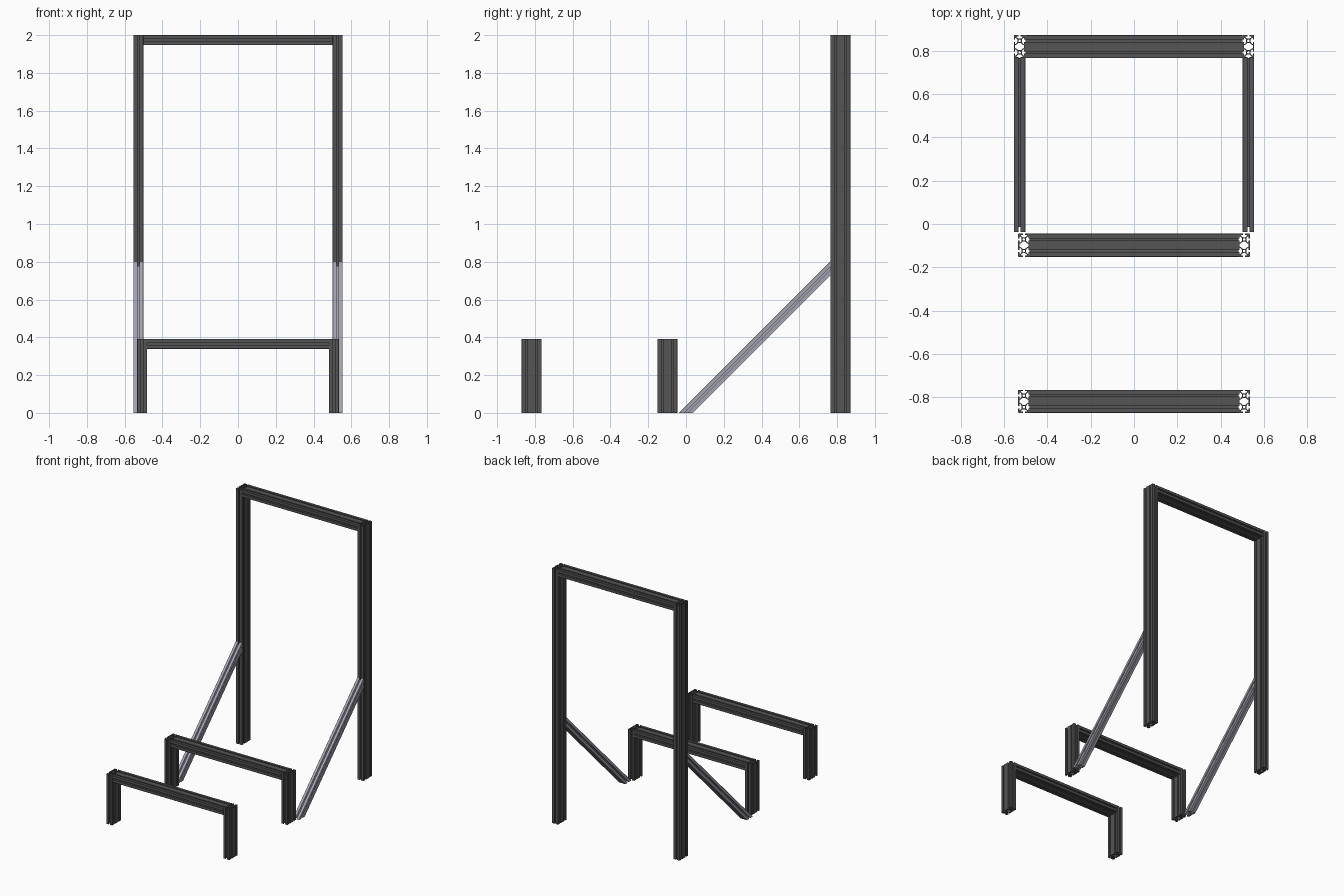
import bpy, bmesh, math
from mathutils import Vector

if "Cube" in bpy.data.objects:
    bpy.data.objects.remove(bpy.data.objects["Cube"])

A = 0.0266           # half width of one profile cell
YB = 0.871 - 2 * A   # centre line of the back frame


def material(name, rgb):
    m = bpy.data.materials.new(name)
    m.diffuse_color = (*rgb, 1)
    m.use_nodes = True
    m.node_tree.nodes["Principled BSDF"].inputs["Base Color"].default_value = m.diffuse_color
    return m


DARK = material("dark_anodised", (0.09, 0.09, 0.09))
SILVER = material("silver_aluminium", (0.38, 0.38, 0.45))

# One eighth of the T-slot outline: slot floor, undercut, lip, outer corner
EIGHTH = [(0.38, 0.2), (0.62, 0.52), (0.78, 0.52), (0.78, 0.2), (1, 0.2), (1, 0.94)]
QUARTER = EIGHTH + [(y, x) for x, y in reversed(EIGHTH)]


def mirrored(quarter):
    """Complete a quarter outline (counter-clockwise) in both directions."""
    half = quarter + [(-x, y) for x, y in reversed(quarter)]
    return half + [(-x, -y) for x, y in half]


def bore(cy):
    return [(0.22 * math.cos(i * math.pi / 8), cy + 0.22 * math.sin(i * math.pi / 8))
            for i in range(16)]


# Single cell profile, and double cell with a hollow chamber in the middle
SINGLE = [mirrored(QUARTER), bore(0)]
lower_slot = [(x, 1 - y) for x, y in reversed(EIGHTH[:5])]
lower_slot = [(1, 0.8), (0.78, 0.8), (0.78, 0.48), (0.62, 0.48), (0.38, 0.8)]
DOUBLE = [mirrored(lower_slot + [(x, y + 1) for x, y in QUARTER]),
          bore(1), bore(-1),
          mirrored([(0.78, 0.24), (0.52, 0.36), (0.2, 0.62)])]


def extrusion(name, loops, mat, place):
    """Fill the profile, extrude it, and put each vertex where place(u, v, end) says."""
    cu = bpy.data.curves.new(name + "_profile", 'CURVE')
    cu.dimensions = '2D'
    cu.fill_mode = 'BOTH'
    cu.extrude = 0.5
    for loop in loops:
        s = cu.splines.new('POLY')
        s.points.add(len(loop) - 1)
        for p, (x, y) in zip(s.points, loop):
            p.co = (x, y, 0, 1)
        s.use_cyclic_u = True
    tmp = bpy.data.objects.new(name + "_profile", cu)
    bpy.context.collection.objects.link(tmp)
    bpy.context.view_layer.update()
    dg = bpy.context.evaluated_depsgraph_get()
    me = bpy.data.meshes.new_from_object(tmp.evaluated_get(dg))
    bpy.data.objects.remove(tmp)
    bpy.data.curves.remove(cu)
    bm = bmesh.new()
    bm.from_mesh(me)
    bmesh.ops.remove_doubles(bm, verts=bm.verts, dist=1e-4)
    for v in bm.verts:
        v.co = place(v.co.x * A, v.co.y * A, 1 if v.co.z > 0 else 0)
    bmesh.ops.recalc_face_normals(bm, faces=bm.faces)
    bm.to_mesh(me)
    bm.free()
    me.name = name
    me.materials.clear()
    me.materials.append(mat)
    ob = bpy.data.objects.new(name, me)
    bpy.context.collection.objects.link(ob)
    bpy.ops.object.select_all(action='DESELECT')
    ob.select_set(True)
    bpy.context.view_layer.objects.active = ob
    bpy.ops.object.shade_smooth_by_angle(angle=math.radians(25))


def portal(name, y, inner, height):
    """Two uprights with a beam fitted between their tops."""
    for side, sx in (("left", -1), ("right", 1)):
        extrusion(f"{name}_post_{side}", DOUBLE, DARK,
                  lambda u, v, e: Vector((sx * (inner + A) + u, y + v, e * height)))
    extrusion(f"{name}_beam", DOUBLE, DARK,
              lambda u, v, e: Vector(((2 * e - 1) * inner, y + v, height - A + u)))


portal("back_frame", YB, 0.501, 2.0)
portal("middle_frame", -0.098, 0.481, 0.392)
portal("front_frame", -YB, 0.481, 0.392)

# Diagonal braces at 45 degrees, mitred to the floor and to the back posts
R = math.sqrt(0.5)
reach = (YB - 2 * A) / R
for side, sx in (("left", -1), ("right", 1)):
    def brace(u, v, e):
        t = reach + v if e else -v
        return Vector((sx * (0.501 + A) + u, (t - v) * R, (t + v) * R))
    extrusion(f"brace_{side}", SINGLE, SILVER, brace)
